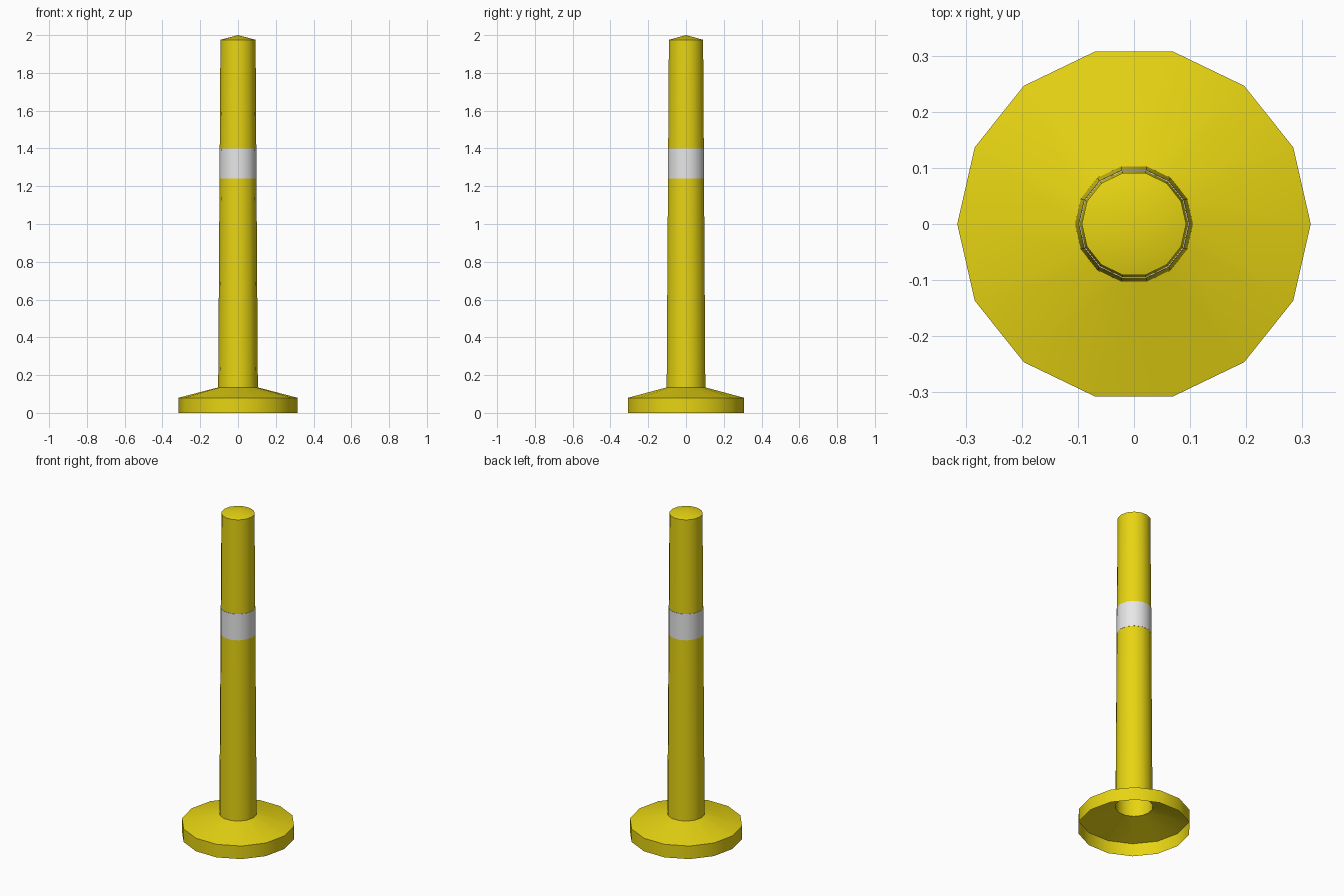
import bpy, bmesh, math

cube = bpy.data.objects.get("Cube")
if cube:
    bpy.data.objects.remove(cube, do_unlink=True)

SIDES = 14


def material(name, color):
    mat = bpy.data.materials.new(name)
    mat.use_nodes = True
    mat.diffuse_color = color
    mat.node_tree.nodes["Principled BSDF"].inputs["Base Color"].default_value = color
    return mat


def lathe(name, profile, mat, tip=None):
    """Turn a (radius, z) profile, listed from bottom to top, about the z axis."""
    bm = bmesh.new()
    rings = []
    for r, z in profile:
        rings.append([bm.verts.new((r * math.cos(2 * math.pi * i / SIDES),
                                    r * math.sin(2 * math.pi * i / SIDES), z))
                      for i in range(SIDES)])
    for low, high in zip(rings, rings[1:]):
        for i in range(SIDES):
            j = (i + 1) % SIDES
            bm.faces.new((low[i], low[j], high[j], high[i]))
    if tip is not None:
        top = bm.verts.new((0, 0, tip))
        for i in range(SIDES):
            bm.faces.new((rings[-1][i], rings[-1][(i + 1) % SIDES], top))
    mesh = bpy.data.meshes.new(name)
    bm.to_mesh(mesh)
    bm.free()
    mesh.materials.append(mat)
    obj = bpy.data.objects.new(name, mesh)
    bpy.context.collection.objects.link(obj)
    bpy.ops.object.select_all(action='DESELECT')
    obj.select_set(True)
    bpy.context.view_layer.objects.active = obj
    bpy.ops.object.shade_smooth_by_angle(angle=math.radians(30))
    return obj


yellow = material("yellow_plastic", (0.80, 0.66, 0.006, 1))
white = material("reflective_white", (0.80, 0.80, 0.80, 1))

# Hollow foot, open underneath, with a sloped top meeting the post
lathe("base", [(0.315, 0.0), (0.315, 0.08), (0.105, 0.135)], yellow)

# Hollow tapered post with a shallow pointed cap
lathe("post", [(0.105, 0.135), (0.093, 1.975)], yellow, tip=2.0)

# Reflective sleeve, standing just proud of the post
lathe("reflective_band", [(0.0975, 1.24), (0.099, 1.24), (0.0985, 1.40), (0.0965, 1.40)], white)
